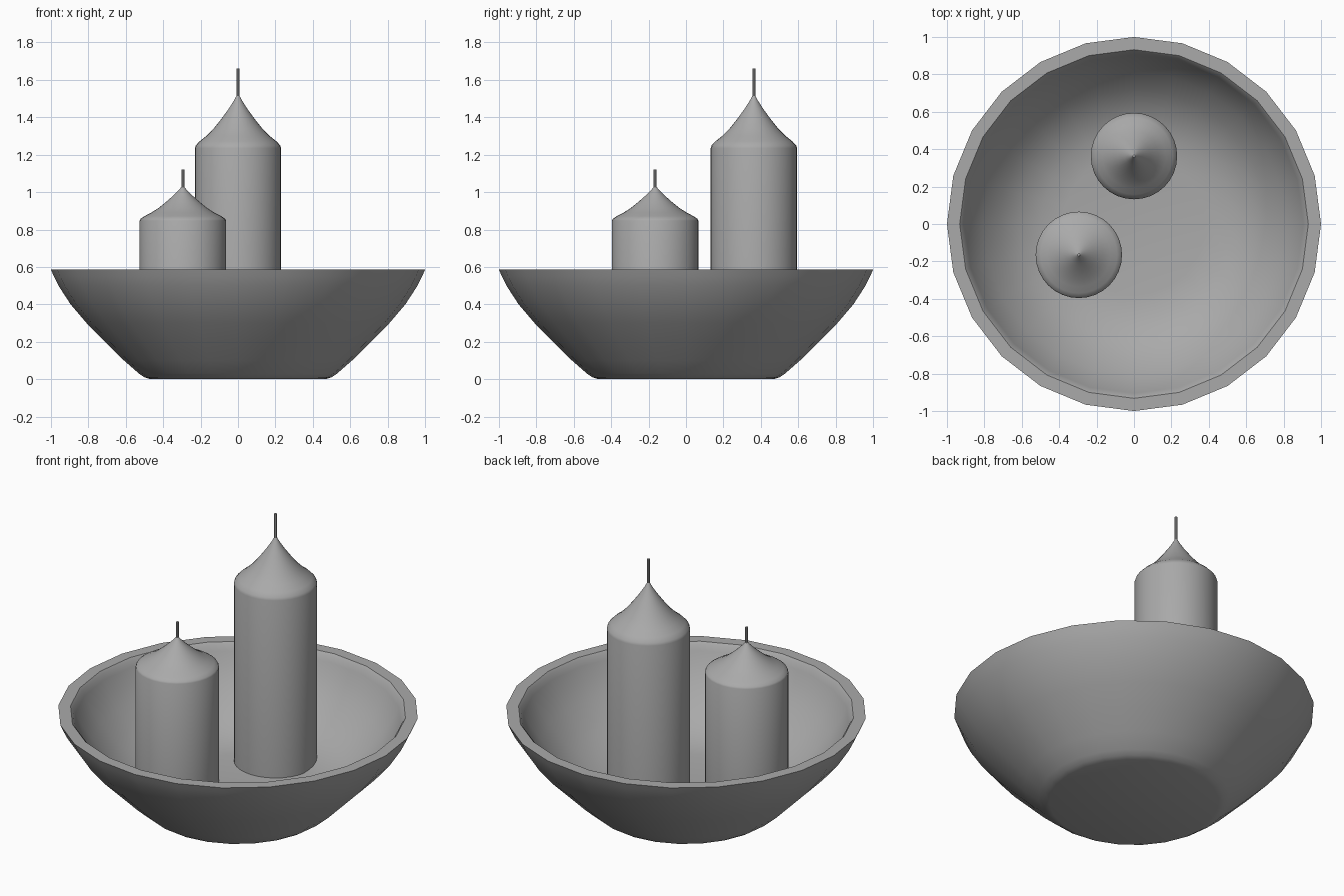
import bpy
import bmesh
import math

if "Cube" in bpy.data.objects:
    bpy.data.objects.remove(bpy.data.objects["Cube"], do_unlink=True)

GREY = (0.4, 0.4, 0.4, 1.0)
material = bpy.data.materials.new("plain grey")
material.use_nodes = True
material.diffuse_color = GREY
material.node_tree.nodes["Principled BSDF"].inputs["Base Color"].default_value = GREY


def lathe(name, profile, sides, location=(0, 0, 0)):
    """Turn an (r, z) profile around z; radius 0 makes a pole."""
    bm = bmesh.new()
    rings = []
    for r, z in profile:
        count = sides if r > 0 else 1
        rings.append([bm.verts.new((r * math.cos(math.tau * i / sides),
                                    r * math.sin(math.tau * i / sides), z))
                      for i in range(count)])
    for low, high in zip(rings, rings[1:]):
        for i in range(sides):
            j = (i + 1) % sides
            corners = [low[i % len(low)], low[j % len(low)],
                       high[j % len(high)], high[i % len(high)]]
            bm.faces.new(list(dict.fromkeys(corners)))
    bmesh.ops.recalc_face_normals(bm, faces=bm.faces)
    mesh = bpy.data.meshes.new(name)
    bm.to_mesh(mesh)
    bm.free()
    mesh.materials.append(material)
    obj = bpy.data.objects.new(name, mesh)
    obj.location = location
    bpy.context.collection.objects.link(obj)
    bpy.ops.object.select_all(action='DESELECT')
    obj.select_set(True)
    bpy.context.view_layer.objects.active = obj
    bpy.ops.object.shade_smooth_by_angle(angle=math.radians(42))
    return obj


# Bowl: outer wall, flat rim, inner wall and floor
FLOOR = 0.15
outer = [(0, 0), (0.47, 0), (0.5, 0.01), (0.53, 0.03), (0.61, 0.1), (0.71, 0.2),
         (0.81, 0.3), (0.895, 0.4), (0.96, 0.5), (0.985, 0.55), (1, 0.585)]
inner = [(0.932, 0.585), (0.92, 0.572), (0.905, 0.54), (0.87, 0.47), (0.81, 0.385),
         (0.72, 0.29), (0.62, 0.215), (0.5, 0.168), (0.38, FLOOR), (0, FLOOR)]
lathe("bowl", outer + inner, 24)


# Candles: one shape, stretched to different heights
def candle(name, x, y, stretch):
    body = [(0, 0), (0.231, 0), (0.231, 1.085), (0.226, 1.1), (0.205, 1.122),
            (0.17, 1.15), (0.13, 1.19), (0.09, 1.24), (0.05, 1.295),
            (0.02, 1.342), (0.008, 1.365)]
    wick = [(0.008, 1.34), (0.008, 1.51), (0, 1.51)]
    for part, points, sides in (("wax", body + [(0, 1.365)], 32), ("wick", wick, 8)):
        lathe(name + "_" + part, [(r, z * stretch) for r, z in points],
              sides, (x, y, FLOOR))


candle("tall_candle", 0, 0.363, 1)
candle("short_candle", -0.295, -0.165, 0.643)
